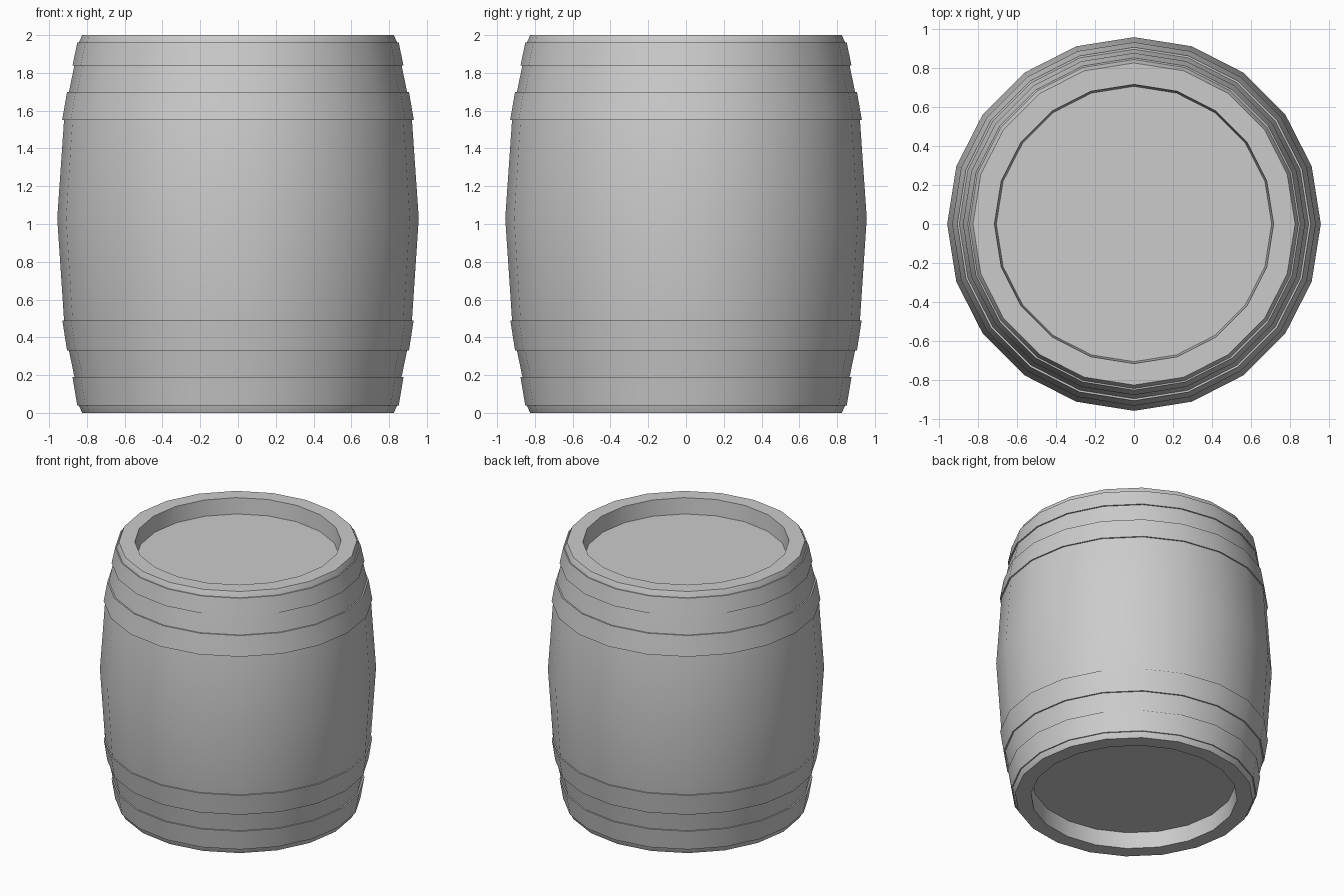
import bpy, math

if "Cube" in bpy.data.objects:
    bpy.data.objects.remove(bpy.data.objects["Cube"])

SIDES = 20


def lathe(name, profile, closed=False):
    """Spin an (r, z) profile around z; a non-closed profile gets end caps."""
    verts, faces, n = [], [], len(profile)
    for r, z in profile:
        for i in range(SIDES):
            a = 2 * math.pi * i / SIDES
            verts.append((r * math.cos(a), r * math.sin(a), z))
    for k in range(n if closed else n - 1):
        lo, hi = k * SIDES, (k + 1) % n * SIDES
        for i in range(SIDES):
            j = (i + 1) % SIDES
            faces.append((lo + i, lo + j, hi + j, hi + i))
    if not closed:
        faces.append(tuple(reversed(range(SIDES))))
        faces.append(tuple((n - 1) * SIDES + i for i in range(SIDES)))
    mesh = bpy.data.meshes.new(name)
    mesh.from_pydata(verts, [], faces)
    obj = bpy.data.objects.new(name, mesh)
    bpy.context.collection.objects.link(obj)
    bpy.ops.object.select_all(action='DESELECT')
    obj.select_set(True)
    bpy.context.view_layer.objects.active = obj
    bpy.ops.object.shade_smooth_by_angle(angle=math.radians(30))
    return obj


# Staved body with a recessed head at both ends
lower = [(0.705, 0.12), (0.715, 0.0), (0.825, 0.0), (0.843, 0.04),
         (0.866, 0.19), (0.895, 0.33), (0.921, 0.49)]
upper = [(0.921, 1.55), (0.895, 1.70), (0.866, 1.84), (0.843, 1.96),
         (0.825, 2.0), (0.715, 2.0), (0.705, 1.88)]
lathe("barrel_body", lower + [(0.957, 1.03)] + upper)

# Four hoops: (name, lower z, lower radius, upper z, upper radius)
hoops = [("bottom_hoop", 0.04, 0.851, 0.19, 0.876),
         ("lower_hoop", 0.33, 0.905, 0.49, 0.930),
         ("upper_hoop", 1.55, 0.931, 1.70, 0.905),
         ("top_hoop", 1.84, 0.876, 1.96, 0.851)]
for name, z0, r0, z1, r1 in hoops:
    t = 0.02
    lathe(name, [(r0 - t, z0), (r0, z0), (r1, z1), (r1 - t, z1)], closed=True)
